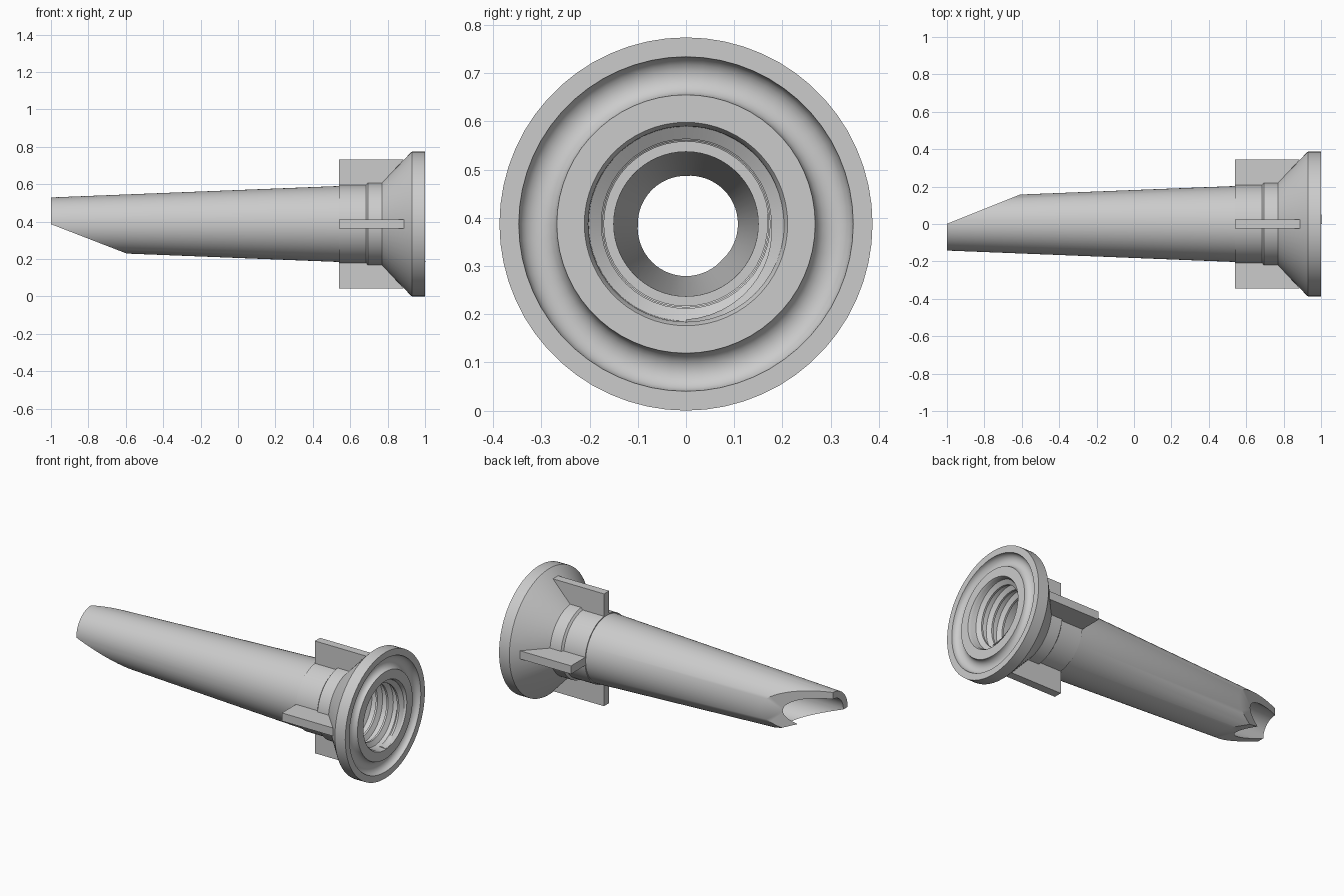
import bpy, bmesh, math
from mathutils import Vector, Matrix

if "Cube" in bpy.data.objects:
    bpy.data.objects.remove(bpy.data.objects["Cube"])

AXIS_Z = 0.387
SEGMENTS = 60

grey = bpy.data.materials.new("light grey")
grey.use_nodes = True
grey.diffuse_color = (0.6, 0.6, 0.6, 1)
grey.node_tree.nodes["Principled BSDF"].inputs["Base Color"].default_value = (0.6, 0.6, 0.6, 1)


def finish(bm, name):
    """Turn a bmesh built around the x axis into a finished part."""
    bmesh.ops.recalc_face_normals(bm, faces=bm.faces)
    mesh = bpy.data.meshes.new(name)
    bm.to_mesh(mesh)
    bm.free()
    mesh.materials.append(grey)
    part = bpy.data.objects.new(name, mesh)
    part.location.z = AXIS_Z
    bpy.context.collection.objects.link(part)
    bpy.ops.object.select_all(action='DESELECT')
    part.select_set(True)
    bpy.context.view_layer.objects.active = part
    bpy.ops.object.shade_smooth_by_angle(angle=math.radians(30))
    return part


def around(x, radius, angle):
    return Vector((x, radius * math.sin(angle), radius * math.cos(angle)))


def bridge(bm, a, b):
    for i in range(len(a)):
        j = (i + 1) % len(a)
        bm.faces.new((a[i], a[j], b[j], b[i]))


def lathe(bm, profile):
    """Revolve a closed (x, radius) profile about the x axis."""
    rings = [[bm.verts.new(around(x, r, math.tau * i / SEGMENTS)) for i in range(SEGMENTS)]
             for x, r in profile]
    for k, ring in enumerate(rings):
        bridge(bm, ring, rings[(k + 1) % len(rings)])


# Body: tapered tube, collars, clamp flange with a round groove, stepped bore
groove_mid, groove_half, groove_depth = 0.3075, 0.0395, 0.035
groove = [(1 - groove_depth * math.sin(math.pi * i / 10),
           groove_mid + groove_half * math.cos(math.pi * i / 10)) for i in range(11)]
profile = [(-1, 0.142), (0.54, 0.203), (0.54, 0.209), (0.685, 0.209),
           (0.695, 0.222), (0.77, 0.222), (0.922, 0.38), (0.93, 0.387), (1, 0.387)]
profile += groove
profile += [(1, 0.211), (0.985, 0.203), (0.72, 0.195), (0.72, 0.15), (-1, 0.1)]
bm = bmesh.new()
lathe(bm, profile)

# Two slanted cuts form the pointed tip
for normal in (Vector((-0.16, 0.4, 0)), Vector((-0.155, 0, -0.4))):
    cut = bmesh.ops.bisect_plane(bm, geom=bm.verts[:] + bm.edges[:] + bm.faces[:], dist=1e-5,
                                 plane_co=(-1, 0.001, -0.001), plane_no=normal, clear_outer=True)
    rim = [e for e in bm.edges if e.is_boundary]
    bmesh.ops.triangle_fill(bm, edges=rim, use_beauty=True, normal=normal)
finish(bm, "tapered_body")

# Internal screw thread: a triangular ridge swept along a helix
bm = bmesh.new()
turns, pitch, steps = 3.5, 0.07, 48
total = int(turns * steps)
rings = []
for i in range(total + 1):
    x = 0.735 + pitch * i / steps
    fade = min(1, i / 12, (total - i) / 12)
    root = 0.204
    crest = root - 0.006 - (0.03 - 0.04 * (x - 0.735)) * fade
    angle = math.tau * i / steps
    rings.append([bm.verts.new(around(x + dx, r, angle))
                  for dx, r in ((-0.024, root), (-0.006, crest), (0.006, crest), (0.024, root))])
for a, b in zip(rings, rings[1:]):
    bridge(bm, a, b)
bm.faces.new(rings[0])
bm.faces.new(rings[-1])
finish(bm, "inner_thread")

# Four ribs between the collar and the flange cone
for i, name in enumerate(("top_rib", "left_rib", "bottom_rib", "right_rib")):
    bm = bmesh.new()
    outline = [(0.54, 0.198), (0.54, 0.345), (0.887, 0.345), (0.765, 0.214)]
    sides = [[bm.verts.new((x, y, z)) for x, z in outline] for y in (-0.025, 0.025)]
    bridge(bm, *sides)
    for side in sides:
        bm.faces.new(side)
    bm.transform(Matrix.Rotation(-math.pi / 2 * i, 4, 'X'))
    finish(bm, name)
